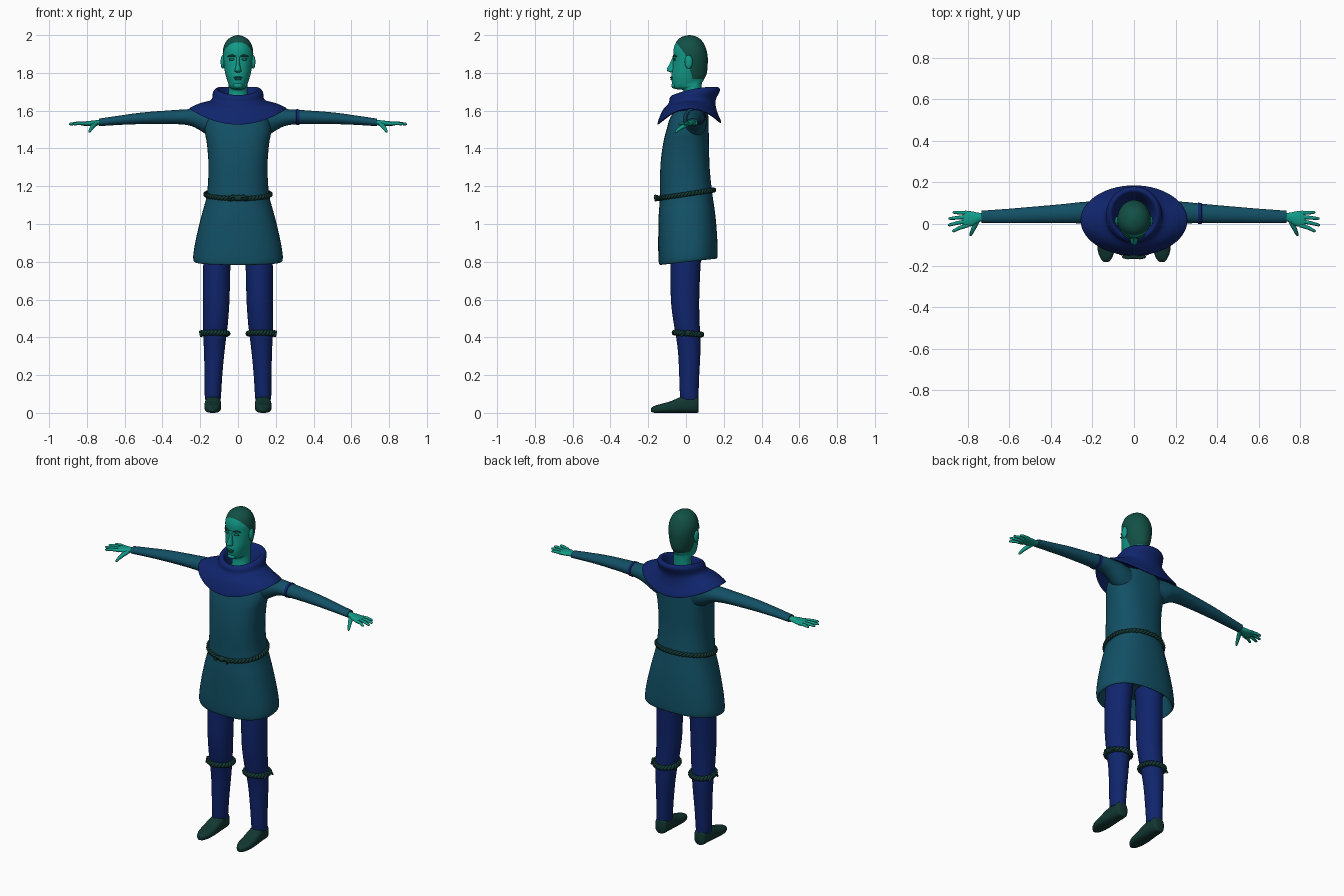
import bpy, bmesh
from math import sin, cos, pi, copysign
from mathutils import Vector, Matrix

cube = bpy.data.objects.get("Cube")
if cube:
    bpy.data.objects.remove(cube)


def material(name, r, g, b):
    m = bpy.data.materials.new(name)
    m.use_nodes = True
    m.diffuse_color = (r, g, b, 1)
    bsdf = m.node_tree.nodes["Principled BSDF"]
    bsdf.inputs["Base Color"].default_value = (r, g, b, 1)
    bsdf.inputs["Roughness"].default_value = 0.8
    return m


SKIN = material("teal skin", 0.006, 0.33, 0.25)
FEATURE = material("dark teal features", 0.005, 0.14, 0.11)
HAIR = material("green hair", 0.006, 0.08, 0.06)
TUNIC = material("petrol cloth", 0.006, 0.08, 0.13)
BLUE = material("deep blue cloth", 0.005, 0.018, 0.15)
LEATHER = material("dark green leather", 0.006, 0.038, 0.032)


def add_object(name, mesh, *mats):
    for m in mats:
        mesh.materials.append(m)
    ob = bpy.data.objects.new(name, mesh)
    bpy.context.scene.collection.objects.link(ob)
    bpy.ops.object.select_all(action='DESELECT')
    ob.select_set(True)
    bpy.context.view_layer.objects.active = ob
    bpy.ops.object.shade_smooth_by_angle(angle=0.9)
    return ob


def from_bmesh(name, bm, *mats):
    bmesh.ops.recalc_face_normals(bm, faces=bm.faces)
    mesh = bpy.data.meshes.new(name)
    bm.to_mesh(mesh)
    bm.free()
    return add_object(name, mesh, *mats)


def smooth_rings(rings, steps):
    """Catmull-Rom interpolation between ring descriptions."""
    out = []
    for i in range(len(rings) - 1):
        quad = [rings[max(0, min(len(rings) - 1, i + k))] for k in (-1, 0, 1, 2)]
        for s in range(steps):
            t = s / steps
            out.append([b + t * (c - a) / 2 + t * t * (2 * a - 5 * b + 4 * c - d) / 2
                        + t ** 3 * (3 * b - a - 3 * c + d) / 2
                        for a, b, c, d in zip(*quad)])
    return out + [rings[-1]]


def soft(v, power):
    return copysign(abs(v) ** power, v)


# Ring shapes: upright bodies, sideways limbs and lengthways shoes
def upright(r, a, power=1.0):
    zf, zb, lift, cx, rx, yf, yb = r
    c, s = soft(cos(a), power), soft(sin(a), power)
    return (cx + rx * c, (yf + yb) / 2 + (yb - yf) / 2 * s,
            zf + (zb - zf) * (1 + s) / 2 + lift * cos(a) ** 2)


def boxy(r, a):
    return upright(r, a, 0.85)


def sideways(r, a):
    x, cy, cz, ry, rz = r
    return (x, cy + ry * cos(a), cz + rz * sin(a))


def lengthways(r, a):
    y, cx, rx, low, high = r
    return (cx + rx * soft(cos(a), 0.8), y, (low + high) / 2 + (high - low) / 2 * soft(sin(a), 0.7))


def loft_bmesh(rings, shape, seg, steps):
    bm = bmesh.new()
    loops = [[bm.verts.new(shape(r, 2 * pi * i / seg)) for i in range(seg)]
             for r in smooth_rings(rings, steps)]
    for low, high in zip(loops, loops[1:]):
        for i in range(seg):
            j = (i + 1) % seg
            bm.faces.new((low[i], low[j], high[j], high[i]))
    bm.faces.new(loops[0])
    bm.faces.new(loops[-1])
    return bm


def loft(name, rings, shape, mat, seg=32, steps=4):
    return from_bmesh(name, loft_bmesh(rings, shape, seg, steps), mat)


def ellipsoid(name, loc, size, mat):
    bm = bmesh.new()
    bmesh.ops.create_uvsphere(bm, u_segments=20, v_segments=12, radius=1,
                              matrix=Matrix.Translation(loc) @ Matrix.Diagonal((*size, 1)))
    return from_bmesh(name, bm, mat)


def cord(name, strands, mat, cyclic=False):
    """Round tubes through points given as (x, y, z, radius)."""
    cu = bpy.data.curves.new(name, 'CURVE')
    cu.dimensions = '3D'
    cu.bevel_depth = 1
    cu.bevel_resolution = 2
    cu.use_fill_caps = True
    for pts in strands:
        sp = cu.splines.new('POLY')
        sp.points.add(len(pts) - 1)
        sp.use_cyclic_u = cyclic
        for p, (x, y, z, rad) in zip(sp.points, pts):
            p.co = (x, y, z, 1)
            p.radius = rad
    tmp = bpy.data.objects.new(name + "_path", cu)
    bpy.context.scene.collection.objects.link(tmp)
    bpy.context.view_layer.update()
    mesh = bpy.data.meshes.new_from_object(tmp.evaluated_get(bpy.context.evaluated_depsgraph_get()))
    bpy.data.objects.remove(tmp)
    mesh.materials.clear()
    return add_object(name, mesh, mat)


def rope(name, ring, twists, rad, count=120):
    strands = []
    for phase in (0, pi):
        pts = []
        for i in range(count):
            a = 2 * pi * i / count
            w = twists * a + phase
            x, y, z = upright(ring, a)
            out = rad * 0.8 * cos(w)
            pts.append((x + out * cos(a), y + out * sin(a), z + rad * 0.8 * sin(w), rad))
        strands.append(pts)
    return cord(name, strands, LEATHER, True)


# Tunic body with a hollow hem
loft("tunic", [(.90, .92, 0, 0, .20, -.11, .13), (.80, .83, 0, 0, .22, -.125, .15),
               (.785, .818, 0, 0, .232, -.14, .163), (.82, .845, 0, 0, .237, -.146, .167),
               (.92, .93, 0, 0, .222, -.147, .165), (1.04, 1.05, 0, 0, .193, -.145, .155),
               (1.14, 1.17, 0, 0, .165, -.138, .138), (1.3, 1.3, 0, 0, .156, -.136, .125),
               (1.42, 1.42, 0, 0, .164, -.122, .122), (1.5, 1.5, 0, 0, .175, -.103, .12),
               (1.57, 1.57, 0, 0, .15, -.08, .118), (1.63, 1.63, 0, 0, .08, -.03, .1)],
     boxy, TUNIC, 48)

# Shoulder cape with a rolled collar
loft("hood_cape", [(1.60, 1.62, 0, 0, .07, -.03, .10), (1.64, 1.68, 0, 0, .085, -.05, .13),
                   (1.682, 1.725, .012, 0, .11, -.066, .16), (1.668, 1.708, .01, 0, .132, -.086, .18),
                   (1.64, 1.655, .01, 0, .142, -.092, .157), (1.60, 1.60, .04, 0, .20, -.125, .163),
                   (1.537, 1.545, .075, 0, .253, -.150, .185), (1.53, 1.537, .075, 0, .243, -.142, .177),
                   (1.58, 1.58, .03, 0, .16, -.08, .13)], upright, BLUE, 56)

# Belt with a front knot and tails
rope("rope_belt", (1.135, 1.18, 0, 0, .170, -.147, .146), 26, .008, 200)
ellipsoid("belt_knot", (0, -.155, 1.138), (.026, .014, .016), LEATHER)
cord("belt_tails", [[(0, -.158, 1.14, .008), (s * .03, -.162, 1.148, .008),
                     (s * .05, -.158, 1.135, .008), (s * .035, -.16, 1.123, .006)]
                    for s in (1, -1)], LEATHER)

# Head and neck, cut along the hairline
bm = loft_bmesh([(1.60, 1.60, 0, 0, .056, -.03, .08), (1.70, 1.735, 0, 0, .050, -.012, .083),
                 (1.712, 1.755, 0, 0, .050, -.04, .09), (1.718, 1.775, 0, 0, .052, -.065, .1),
                 (1.745, 1.79, 0, 0, .059, -.074, .108), (1.785, 1.815, 0, 0, .068, -.077, .113),
                 (1.83, 1.845, 0, 0, .075, -.071, .115), (1.88, 1.885, 0, 0, .080, -.067, .115),
                 (1.925, 1.925, 0, 0, .079, -.066, .107), (1.965, 1.965, 0, 0, .064, -.051, .088),
                 (1.99, 1.99, 0, 0, .036, -.024, .06), (2, 2, 0, 0, .004, .014, .022)],
                upright, 48, 4)
hairlines = [((0, -.055, 1.965), (0, 1.3, 1)), ((0, 0, 1.885), (0, 3.3, 1)), ((0, 0, 1.768), (0, 0, 1))]
for co, no in hairlines:
    bmesh.ops.bisect_plane(bm, geom=bm.verts[:] + bm.edges[:] + bm.faces[:],
                           plane_co=co, plane_no=no, dist=0.0001)
for f in bm.faces:
    c = f.calc_center_median()
    brow, side, nape = [(c - Vector(co)).dot(Vector(no)) > 0 for co, no in hairlines]
    f.material_index = int((brow or side) and nape)
from_bmesh("head", bm, SKIN, HAIR)

# Face
loft("nose", [(1.803, 1.803, 0, 0, .010, -.083, -.05), (1.812, 1.808, 0, 0, .018, -.101, -.05),
              (1.828, 1.828, 0, 0, .014, -.098, -.05), (1.855, 1.855, 0, 0, .009, -.083, -.05),
              (1.89, 1.89, 0, 0, .008, -.069, -.05)], upright, SKIN, 20)
ellipsoid("upper_lip", (0, -.076, 1.776), (.024, .008, .005), FEATURE)
ellipsoid("lower_lip", (0, -.075, 1.767), (.02, .008, .006), FEATURE)
ellipsoid("chin", (0, -.062, 1.733), (.026, .016, .016), SKIN)
for s, side in ((1, "left"), (-1, "right")):
    ellipsoid(side + "_eye", (s * .033, -.061, 1.872), (.016, .007, .007), FEATURE)
    cord(side + "_eyebrow", [[(s * .014, -.067, 1.887, .004), (s * .032, -.063, 1.893, .005),
                              (s * .054, -.050, 1.887, .003)]], HAIR)
    ellipsoid(side + "_ear", (s * .081, .014, 1.858), (.011, .021, .036), SKIN)

    # Sleeve
    loft(side + "_sleeve", [(s * x, *r) for x, *r in (
        (.09, .035, 1.525, .07, .085), (.16, .048, 1.543, .062, .073), (.21, .053, 1.556, .055, .055),
        (.26, .054, 1.565, .051, .043), (.34, .05, 1.566, .046, .037), (.5, .043, 1.56, .039, .031),
        (.62, .038, 1.55, .034, .025), (.735, .035, 1.538, .029, .02))], sideways, TUNIC)

    # Hand
    loft(side + "_palm", [(s * x, *r) for x, *r in (
        (.70, .034, 1.54, .02, .013), (.745, .032, 1.536, .022, .014), (.775, .026, 1.533, .034, .014),
        (.81, .025, 1.531, .039, .012), (.825, .024, 1.53, .036, .008))], sideways, SKIN, 20)
    for finger, y0, y1, tip in (("little", .053, .056, .872), ("ring", .034, .026, .893),
                                ("middle", .014, -.005, .895), ("index", -.006, -.034, .875)):
        mid, ym = (.81 + tip) / 2, (y0 + y1) / 2
        cord(f"{side}_{finger}_finger", [[(s * .8, y0, 1.531, .010), (s * mid, ym, 1.533, .009),
                                         (s * (tip - .006), y1, 1.529, .007),
                                         (s * tip, y1, 1.528, .003)]], SKIN)
    cord(side + "_thumb", [[(s * .752, .02, 1.532, .012), (s * .768, -.012, 1.518, .012),
                            (s * .78, -.038, 1.502, .009), (s * .786, -.052, 1.49, .007),
                            (s * .788, -.057, 1.486, .003)]], SKIN)

    # Trouser leg
    loft(side + "_trouser_leg", [(z, z, 0, s * cx, *r) for z, cx, *r in (
        (.07, .133, .040, -.028, .064), (.09, .133, .043, -.032, .066), (.2, .130, .047, -.036, .07),
        (.32, .126, .054, -.042, .076), (.42, .122, .062, -.055, .075), (.48, .119, .066, -.066, .072),
        (.6, .115, .070, -.080, .070), (.78, .112, .072, -.082, .077), (.95, .100, .074, -.08, .09))],
         upright, BLUE)

    # Knee tie with an outer knot
    rope(side + "_knee_tie", (.425, .415, 0, s * .122, .066, -.060, .081), 12, .009)
    ellipsoid(side + "_knee_knot", (s * .192, .01, .422), (.013, .018, .016), LEATHER)
    cord(side + "_knee_tails", [[(s * .192, .01, .422, .007), (s * .2, .01 + d, .43, .007),
                                 (s * .195, .01 + d * 1.8, .405, .006)]
                                for d in (.025, -.02)], LEATHER)

    # Shoe
    loft(side + "_shoe", [(y, s * cx, *r) for y, cx, *r in (
        (.066, .132, .022, .004, .07), (.055, .132, .036, 0, .092), (.0, .132, .041, 0, .092),
        (-.035, .133, .043, 0, .082), (-.08, .134, .044, 0, .062), (-.13, .134, .040, 0, .048),
        (-.165, .134, .027, 0, .038), (-.184, .134, .010, .006, .026))], lengthways, LEATHER)

# Band on the left sleeve
loft("left_arm_band", [(.307, .052, 1.566, .046, .036), (.309, .052, 1.566, .051, .042),
                       (.325, .051, 1.566, .050, .041), (.327, .051, 1.566, .045, .035)],
     sideways, BLUE, 32, 1)
